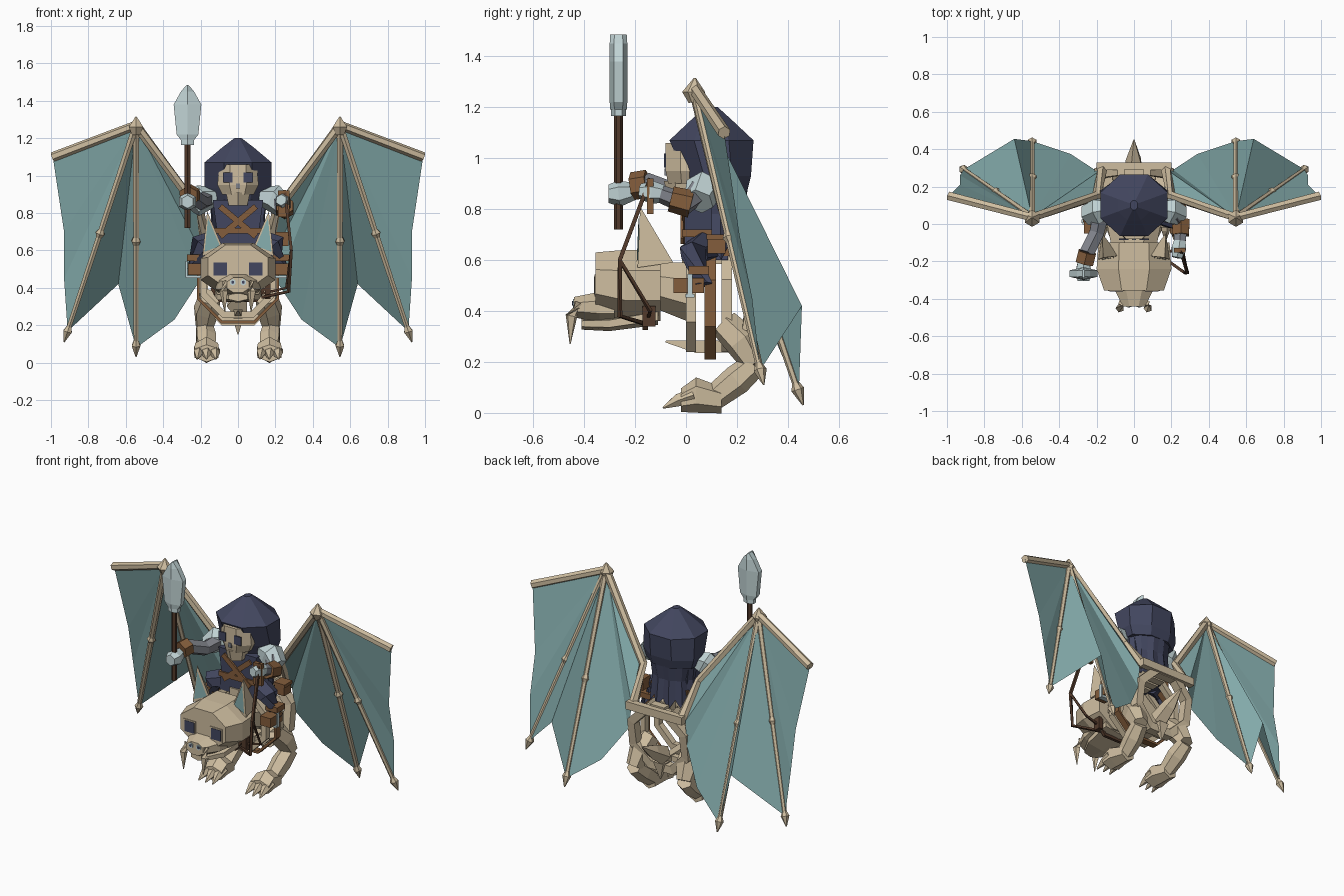
import bpy, bmesh, math
from mathutils import Vector, Matrix

if "Cube" in bpy.data.objects:
    bpy.data.objects.remove(bpy.data.objects["Cube"])


def material(name, rgb):
    m = bpy.data.materials.new(name)
    m.use_nodes = True
    m.diffuse_color = (*rgb, 1)
    m.node_tree.nodes["Principled BSDF"].inputs["Base Color"].default_value = (*rgb, 1)
    return m


BONE = material("bone", (.62, .51, .35))
TEAL = material("teal membrane", (.23, .41, .41))
NAVY = material("navy cloth", (.055, .062, .115))
STEEL = material("pale steel", (.53, .65, .66))
GREY = material("grey mail", (.21, .22, .25))
LEATHER = material("leather", (.23, .11, .045))
DARK = material("dark wood", (.085, .042, .024))


def mesh(name, verts, faces, mat):
    me = bpy.data.meshes.new(name)
    me.from_pydata([tuple(v) for v in verts], [], faces)
    bm = bmesh.new()
    bm.from_mesh(me)
    bmesh.ops.recalc_face_normals(bm, faces=bm.faces)
    bm.to_mesh(me)
    bm.free()
    me.materials.append(mat)
    ob = bpy.data.objects.new(name, me)
    bpy.context.collection.objects.link(ob)
    return ob


def skin(name, rings, mat, closed=False):
    """Bridge equal rings of points; cap the ends unless the rings form a loop."""
    n, k = len(rings[0]), len(rings)
    faces = [[i * n + j, i * n + (j + 1) % n, (i + 1) % k * n + (j + 1) % n, (i + 1) % k * n + j]
             for i in range(k if closed else k - 1) for j in range(n)]
    if not closed:
        faces += [list(range(n)), list(range((k - 1) * n, k * n))]
    return mesh(name, [p for r in rings for p in r], faces, mat)


def tube(name, points, radii, mat, sides=6):
    """Tapered bar through a list of points."""
    pts = [Vector(p) for p in points]
    if not isinstance(radii, (list, tuple)):
        radii = [radii] * len(pts)
    rings = []
    for i, p in enumerate(pts):
        t = (pts[min(i + 1, len(pts) - 1)] - pts[max(i - 1, 0)]).normalized()
        ref = Vector((0, 0, 1)) if abs(t.z) < .9 else Vector((0, 1, 0))
        u = t.cross(ref).normalized()
        w = t.cross(u)
        angles = [math.tau * (j + .5) / sides for j in range(sides)]
        rings.append([p + (u * math.cos(a) + w * math.sin(a)) * radii[i] for a in angles])
    return skin(name, rings, mat)


def stack(name, sections, mat, sides=8, axis="Z", cx=0):
    """Polygon sections (position, other centre, half width, half depth) along z or y."""
    f = 1 / math.cos(math.pi / sides)
    rings = []
    for pos, c, rx, r in sections:
        ring = []
        for j in range(sides):
            a = math.tau * (j + .5) / sides
            x, q = cx + rx * f * math.cos(a), c + r * f * math.sin(a)
            ring.append((x, q, pos) if axis == "Z" else (x, pos, q))
        rings.append(ring)
    return skin(name, rings, mat)


def box(name, c, size, mat, tilt=0):
    rot = Matrix.Rotation(tilt, 3, "Y")
    h = Vector(size) / 2
    quad = ((-1, -1), (1, -1), (1, 1), (-1, 1))
    return skin(name, [[Vector(c) + rot @ Vector((i * h.x, j * h.y, k * h.z)) for i, j in quad]
                       for k in (-1, 1)], mat)


def hoop(name, y, z, r, wide, thick, mat, lean=0, sides=8):
    """Square-section ring around the body."""
    rings = []
    for j in range(sides):
        a = math.tau * (j + .5) / sides
        f = 1 / math.cos(math.pi / sides)
        rings.append([((r + e) * f * math.cos(a), y + d + lean * math.sin(a), z + (r + e) * f * math.sin(a))
                      for d, e in ((-wide, 0), (wide, 0), (wide, -thick), (-wide, -thick))])
    return skin(name, rings, mat, closed=True)


# Ribcage, spine and tail
for i, y in enumerate((.02, .16)):
    hoop(f"rib_{i}", y, .44, .2, .02, .035, BONE)
hoop("rear_hoop", .26, .41, .21, .028, .05, BONE, lean=.03)
hoop("saddle_girth", .095, .43, .22, .022, .015, LEATHER)
for i in range(5):
    box(f"spine_{i}", (0, .01 + i * .065, .61), (.1, .05, .05), BONE)
box("shoulder_bar", (0, .31, .6), (.4, .04, .05), BONE)
tube("breastbone", [(0, -.08, .28), (0, .04, .26), (0, .24, .26)], [.005, .035, .03], BONE, 4)
tube("pelvis_spike", [(0, .25, .26), (0, .26, .15)], [.05, .003], BONE, 4)
tube("tail", [(0, .24, .3), (0, .34, .36), (0, .45, .43)], [.06, .045, .003], BONE, 5)
stack("neck", [(-.12, .5, .12, .09), (.03, .47, .15, .12)], BONE, axis="Y")
box("saddle", (0, .09, .63), (.26, .16, .03), LEATHER)

# Beast head
stack("beast_head", [(-.355, .515, .16, .115), (-.24, .5, .2, .14), (-.1, .5, .19, .14)], BONE, axis="Y")
stack("muzzle", [(-.44, .415, .06, .04), (-.34, .415, .11, .06), (-.28, .42, .12, .07)], BONE, axis="Y")
stack("lower_jaw", [(-.41, .35, .05, .02), (-.3, .35, .11, .025), (-.11, .38, .13, .03)], BONE, 6, "Y")
tube("jaw_strap", [(-.14, -.16, .4), (-.1, -.16, .335), (.1, -.16, .335), (.14, -.16, .4)], .014, DARK, 4)

for s, side in ((1, "left"), (-1, "right")):
    def m(x, y, z):
        return Vector((s * x, y, z))

    # Face details and ears
    box(f"{side}_beast_eye", m(.095, -.358, .5), (.07, .008, .07), NAVY)
    box(f"{side}_eye_rim", m(.095, -.3565, .5), (.086, .006, .086), BONE)
    tube(f"{side}_nostril", [m(.028, -.444, .43), m(.028, -.436, .43)], .018, STEEL)
    tube(f"{side}_nostril_hole", [m(.028, -.447, .43), m(.028, -.44, .43)], .009, NAVY)
    tube(f"{side}_tusk", [m(.065, -.42, .43), m(.075, -.45, .38), m(.07, -.455, .27)], [.02, .024, .002], BONE, 5)
    ear = [m(.08, -.17, .61), m(.19, -.19, .57), m(.17, -.05, .59), m(.165, -.18, .81)]
    mesh(f"{side}_ear", ear, [(0, 1, 2), (0, 2, 3), (1, 2, 3), (0, 1, 3)], BONE)
    mid = (ear[0] + ear[1] + ear[3]) / 3
    inner = [mid + (p - mid) * .75 + Vector((0, -.006, 0)) for p in (ear[0], ear[1], ear[3])]
    mesh(f"{side}_inner_ear", inner, [(0, 1, 2)], TEAL)

    # Hind leg and clawed foot
    tube(f"{side}_thigh", [m(.15, .15, .35), m(.17, .22, .28), m(.18, .27, .19)], [.06, .07, .05], BONE)
    tube(f"{side}_shin", [m(.18, .27, .19), m(.17, .2, .13), m(.165, .11, .06)], [.05, .06, .05], BONE)
    stack(f"{side}_foot", [(.14, .05, .045, .045), (.04, .07, .062, .06), (-.02, .05, .065, .04)],
          BONE, 6, "Y", s * .168)
    for i in (-1, 0, 1):
        x = .168 + i * .045
        tube(f"{side}_toe_{i + 2}", [m(x, .03, .07), m(x, -.03, .05), m(x + i * .005, -.09, .02)],
             [.028, .026, .004], BONE, 5)

    # Wing bones
    wrist, tip = m(.545, .035, 1.27), m(.99, .15, 1.1)
    f1, f2 = m(.545, .46, .03), m(.93, .305, .11)
    root = m(.2, .15, .8)
    tube(f"{side}_wing_arm", [wrist, root, m(.17, .29, .6)], [.025, .025, .03], BONE)
    tube(f"{side}_wing_leading_bone", [wrist, tip], [.024, .026], BONE)
    tube(f"{side}_wing_wrist", [m(.545, .035, 1.22), m(.545, .03, 1.26), m(.545, .035, 1.315)],
         [.025, .045, .004], BONE, 6)
    for i, f in enumerate((f1, f2)):
        d = f - wrist
        tube(f"{side}_wing_finger_{i}", [wrist, wrist + d * .95], [.02, .014], BONE)
        for j, (t, r, e) in enumerate(((.5, .027, .025), (.95, .026, .05))):
            tube(f"{side}_finger_{i}_knuckle_{j}", [wrist + d * (t - .025), wrist + d * t, wrist + d * (t + e)],
                 [.012, r, .003 if j else .012], BONE)

    # Scalloped wing membrane, fanned from the wrist
    notch = m(.64, .455, .42)
    fan = [wrist, tip, m(.93, .21, .7), m(.93, .26, .45), wrist.lerp(f2, .95), notch,
           wrist.lerp(f1, .96), m(.34, .375, .23), m(.21, .29, .43), m(.19, .28, .58), root]
    mesh(f"{side}_wing_membrane", fan, [(0, i, i + 1) for i in range(1, len(fan) - 1)], TEAL)

    # Rider legs, boots and stirrups
    tube(f"{side}_trouser_leg", [m(.09, .08, .65), m(.2, .03, .63), m(.23, .06, .5)], [.07, .06, .045], NAVY)
    box(f"{side}_boot", m(.23, .01, .5), (.075, .12, .06), LEATHER)
    box(f"{side}_boot_cuff", m(.23, .05, .56), (.085, .08, .035), LEATHER)
    box(f"{side}_stirrup", m(.235, .015, .46), (.08, .035, .014), STEEL)
    box(f"{side}_stirrup_bar", m(.275, .015, .5), (.01, .02, .09), STEEL)

    # Shoulder plate, skull eye and chest strap
    tube(f"{side}_shoulder_plate", [m(.12, .08, .89), m(.19, .07, .88), m(.245, .05, .83)], [.05, .075, .06], STEEL)
    box(f"{side}_skull_eye", m(.055, -.082, .99), (.05, .008, .055), NAVY)
    box(f"{side}_chest_strap", (0, -.012 - s * .003, .755), (.25, .012, .032), LEATHER, s * math.radians(40))

# Rider body
stack("tunic", [(.6, .08, .13, .085), (.72, .08, .115, .085), (.87, .08, .135, .085)], NAVY, 4)
box("belt", (0, .08, .705), (.26, .19, .03), LEATHER)
box("hip_pouch", (.235, .12, .66), (.07, .07, .07), LEATHER)
box("pouch_flap", (.237, .12, .69), (.08, .08, .02), LEATHER)
stack("skull", [(.9, .02, .085, .09), (.95, .02, .11, .1), (1.06, .02, .1, .1)], BONE)
stack("skull_jaw", [(.84, 0, .05, .06), (.91, 0, .065, .075)], BONE, 6)
box("skull_nose", (0, -.081, .945), (.022, .008, .028), GREY)

# Hood and ragged cape
stack("hood", [(.87, .13, .16, .11), (.93, .125, .18, .13), (1.07, .1, .18, .165),
               (1.15, .1, .085, .08), (1.2, .1, .02, .025)], NAVY)
count = 12
cape = []
for z, r, drop in ((.93, .165, 0), (.78, .135, 0), (.66, .15, .06)):
    for j in range(count + 1):
        a = math.pi * j / count
        k = 1 + .1 * (j % 2) * (z < .9)
        cape.append((r * k * math.cos(a), .1 + r * .9 * k * math.sin(a), z - drop * (j % 2)))
row = count + 1
mesh("cape", cape, [(i * row + j, i * row + j + 1, (i + 1) * row + j + 1, (i + 1) * row + j)
                    for i in range(2) for j in range(count)], NAVY)

# Left arm with the reins
tube("left_arm", [(.21, .05, .87), (.25, .0, .82), (.245, -.1, .86)], [.05, .045, .035], GREY)
tube("left_cuff", [(.25, .02, .82), (.25, -.06, .84)], [.055, .05], LEATHER)
tube("left_hand", [(.245, -.09, .86), (.24, -.13, .865), (.23, -.18, .87)], [.035, .045, .03], STEEL)
box("rein_grip", (.245, -.14, .85), (.06, .025, .14), LEATHER)
rein = [(.25, -.14, .92), (.285, -.26, .6), (.27, -.26, .38), (.13, -.16, .35)]
tube("rein", rein, .011, DARK, 4)
tube("rein_branch", [rein[1], (.26, -.14, .4), (.13, -.15, .37)], .009, DARK, 4)
box("rein_buckle", (.16, -.145, .38), (.03, .05, .08), DARK)

# Right arm with the spear
hand = Vector((-.27, -.265, .86))
tube("right_arm", [(-.18, .04, .87), (-.2, -.05, .86), (-.255, -.16, .9)], [.05, .045, .045], GREY)
tube("right_cuff", [(-.25, -.15, .9), (-.265, -.21, .89)], [.055, .055], LEATHER)
tube("right_hand", [hand + Vector((0, .06, .01)), hand, hand + Vector((0, -.04, 0))], [.035, .052, .035], STEEL)
tube("spear_shaft", [(hand.x, hand.y, .72), (hand.x, hand.y, 1.18)], .017, DARK)
stack("spear_socket", [(1.165, hand.y, .035, .025), (1.21, hand.y, .035, .025)], STEEL, 6, cx=hand.x)
stack("spear_blade", [(1.19, hand.y, .035, .028), (1.22, hand.y, .058, .03), (1.38, hand.y, .074, .03),
                      (1.45, hand.y, .035, .03), (1.485, hand.y, .005, .028)], STEEL, 6, cx=hand.x)
